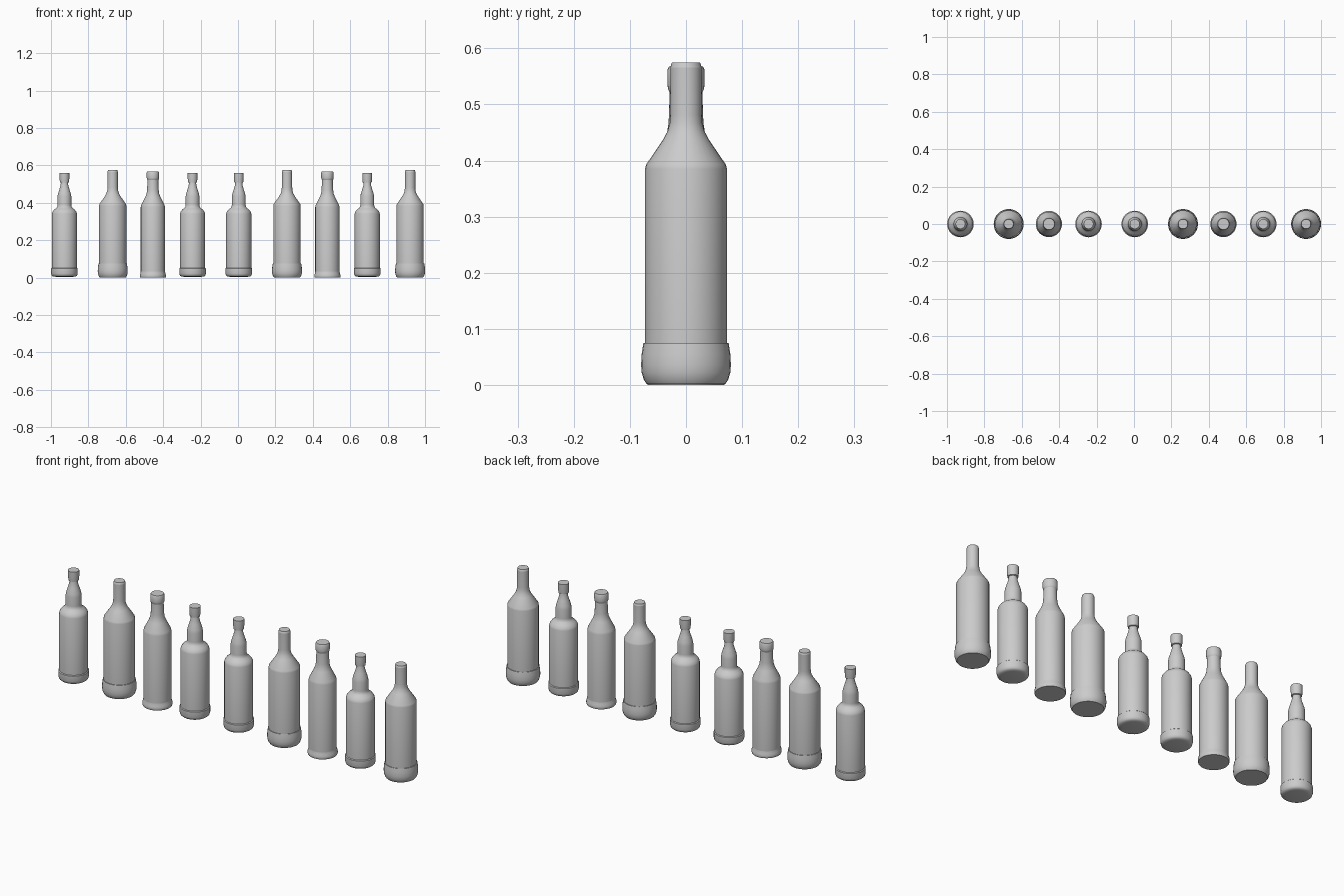
import bpy
import bmesh
from math import tau, radians
from mathutils import Matrix

SIDES = 32

if "Cube" in bpy.data.objects:
    bpy.data.objects.remove(bpy.data.objects["Cube"], do_unlink=True)

grey = bpy.data.materials.new("plain grey")
grey.use_nodes = True
colour = (0.6, 0.6, 0.6, 1)
grey.diffuse_color = colour
grey.node_tree.nodes["Principled BSDF"].inputs["Base Color"].default_value = colour

# Profiles as (radius, height) from bottom to top; neighbouring parts share their seam
STYLES = {
    "collared_bottle": {
        "base": [(0, 0.004), (0.05, 0.005), (0.062, 0.007), (0.068, 0.012), (0.071, 0.022),
                 (0.071, 0.05), (0.067, 0.053)],
        "body": [(0.067, 0.053), (0.067, 0.342), (0.064, 0.352), (0.055, 0.364), (0.044, 0.372),
                 (0.038, 0.38), (0.037, 0.39), (0.037, 0.434), (0.034, 0.45), (0.026, 0.475),
                 (0.021, 0.492), (0.019, 0.508)],
        "stopper": [(0.019, 0.508), (0.024, 0.51), (0.026, 0.53), (0.026, 0.56), (0, 0.56)],
    },
    "wide_bottle": {
        "base": [(0, 0.002), (0.07, 0.002), (0.075, 0.009), (0.079, 0.022), (0.08, 0.036),
                 (0.079, 0.055), (0.076, 0.075), (0.073, 0.075)],
        "body": [(0.073, 0.075), (0.073, 0.385), (0.071, 0.393), (0.041, 0.437), (0.033, 0.452),
                 (0.029, 0.467), (0.028, 0.482), (0.028, 0.566)],
        "stopper": [(0.028, 0.566), (0.025, 0.575), (0, 0.575)],
    },
    "flared_bottle": {
        "base": [(0, 0), (0.068, 0), (0.07, 0.006), (0.07, 0.014), (0.067, 0.022), (0.065, 0.034)],
        "body": [(0.065, 0.034), (0.065, 0.378), (0.062, 0.389), (0.041, 0.43), (0.034, 0.448),
                 (0.031, 0.468), (0.029, 0.522)],
        "stopper": [(0.029, 0.522), (0.032, 0.527), (0.033, 0.535), (0.033, 0.562),
                    (0.03, 0.568), (0, 0.568)],
    },
}

# The row, from the model's right to its left
ROW = [("collared_bottle", -0.928), ("wide_bottle", -0.67), ("flared_bottle", -0.455),
       ("collared_bottle", -0.243), ("collared_bottle", 0.004), ("wide_bottle", 0.262),
       ("flared_bottle", 0.478), ("collared_bottle", 0.691), ("wide_bottle", 0.92)]


def lathe(name, profile):
    """Turn a profile about the z axis into a mesh."""
    bm = bmesh.new()
    verts = [bm.verts.new((r, 0, z)) for r, z in profile]
    edges = [bm.edges.new(pair) for pair in zip(verts, verts[1:])]
    bmesh.ops.spin(bm, geom=verts + edges, cent=(0, 0, 0), axis=(0, 0, 1),
                   angle=tau, steps=SIDES, use_merge=False)
    bmesh.ops.remove_doubles(bm, verts=bm.verts, dist=0.0002)
    # Orient every face away from the axis, or along it where flat
    bm.normal_update()
    middle = sum(z for r, z in profile) / len(profile)
    for face in bm.faces:
        c, n = face.calc_center_median(), face.normal
        side = n.x * c.x + n.y * c.y
        if abs(n.z) > 0.95:
            side = n.z * (c.z - middle)
        if side < 0:
            face.normal_flip()
    mesh = bpy.data.meshes.new(name)
    bm.to_mesh(mesh)
    bm.free()
    mesh.materials.append(grey)
    return mesh


meshes = {(style, part): lathe(f"{style}_{part}", profile)
          for style, parts in STYLES.items() for part, profile in parts.items()}

# Place the bottles, sharing the meshes of each style
bpy.ops.object.select_all(action="DESELECT")
for number, (style, x) in enumerate(ROW, 1):
    for part in STYLES[style]:
        obj = bpy.data.objects.new(f"{style}_{number}_{part}", meshes[style, part])
        obj.matrix_world = Matrix.Translation((x, 0, 0))
        bpy.context.collection.objects.link(obj)
        obj.select_set(True)
        bpy.context.view_layer.objects.active = obj
bpy.ops.object.shade_smooth_by_angle(angle=radians(35))
